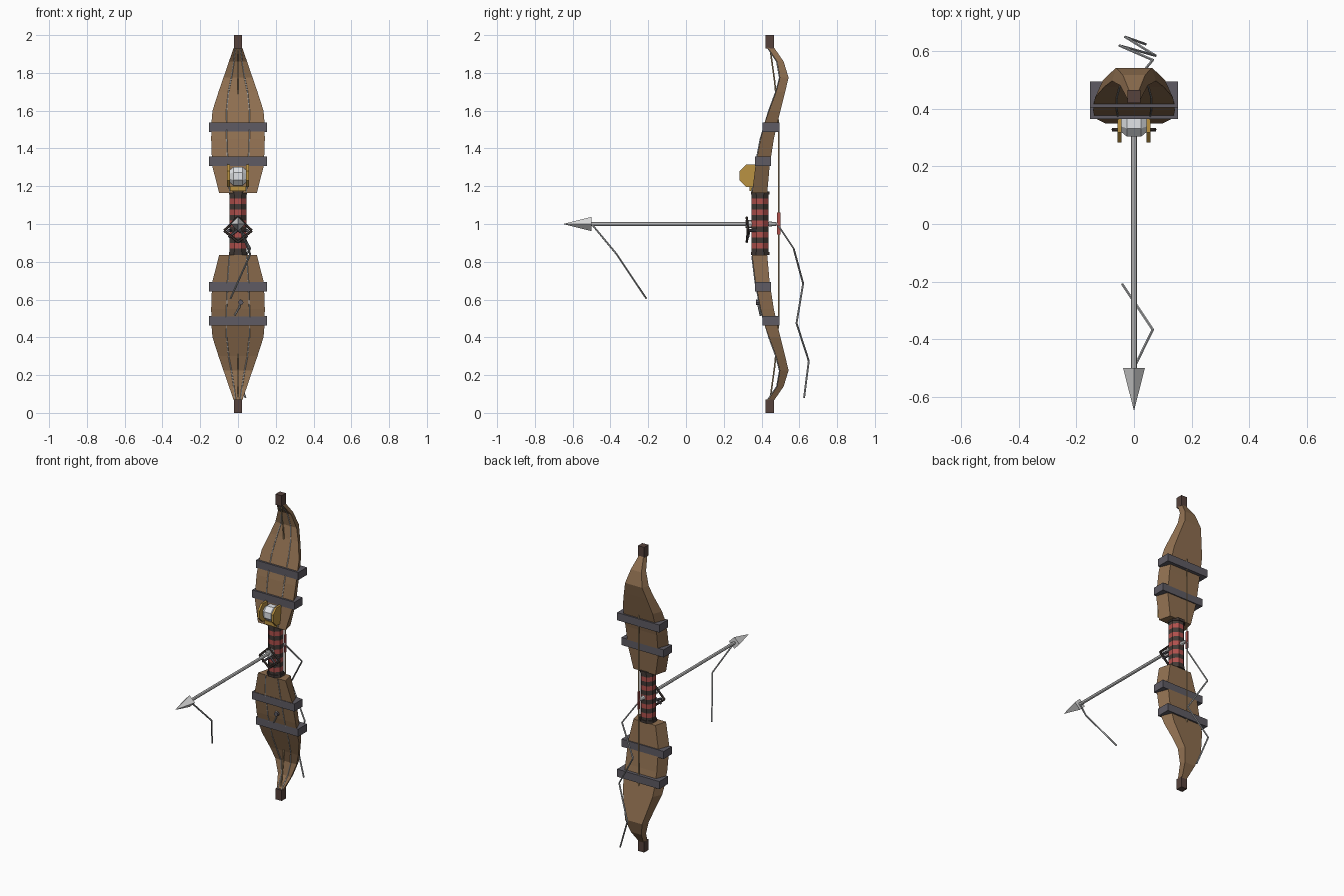
import bpy, bmesh, math
from mathutils import Vector, Matrix

if "Cube" in bpy.data.objects:
    bpy.data.objects.remove(bpy.data.objects["Cube"])


def material(name, rgb):
    m = bpy.data.materials.new(name)
    lin = [((c / 255 + 0.055) / 1.055) ** 2.4 for c in rgb]
    m.diffuse_color = (*lin, 1)
    m.use_nodes = True
    m.node_tree.nodes["Principled BSDF"].inputs["Base Color"].default_value = m.diffuse_color
    return m


WOOD = material("wood", (143, 111, 80))
DARK_WOOD = material("dark wood", (86, 66, 60))
IRON = material("dark iron", (94, 91, 99))
RED = material("red cloth", (176, 80, 76))
BLACK = material("dark leather", (66, 57, 53))
STEEL = material("steel", (218, 218, 218))
CORD = material("grey cord", (180, 182, 184))
GOLD = material("gold", (186, 146, 66))
GEM = material("white gem", (230, 233, 236))
STRING = material("tan string", (185, 158, 118))


def finish(name, bm, *mats):
    bmesh.ops.recalc_face_normals(bm, faces=bm.faces)
    me = bpy.data.meshes.new(name)
    bm.to_mesh(me)
    bm.free()
    for m in mats:
        me.materials.append(m)
    ob = bpy.data.objects.new(name, me)
    bpy.context.collection.objects.link(ob)
    return ob


def add_rod(bm, p, q, r1, r2=None, sides=6, turn=0):
    p, q = Vector(p), Vector(q)
    d = q - p
    rot = d.to_track_quat('Z', 'Y').to_matrix().to_4x4()
    mat = Matrix.Translation((p + q) / 2) @ rot @ Matrix.Rotation(turn, 4, 'Z')
    bmesh.ops.create_cone(bm, cap_ends=True, segments=sides, radius1=r1,
                          radius2=r1 if r2 is None else r2,
                          depth=d.length, matrix=mat)


def path(name, pts, r, mat, sides=6, close=False):
    bm = bmesh.new()
    for a, b in zip(pts, pts[1:] + (pts[:1] if close else [])):
        if a != b:
            add_rod(bm, a, b, r, sides=sides)
    return finish(name, bm, mat)


def rod(name, p, q, r, mat, r2=None, sides=8, turn=0):
    bm = bmesh.new()
    add_rod(bm, p, q, r, r2, sides, turn)
    return finish(name, bm, mat)


def box(name, lo, hi, mat):
    bm = bmesh.new()
    lo, hi = Vector(lo), Vector(hi)
    bmesh.ops.create_cube(bm, size=1, matrix=Matrix.Translation((lo + hi) / 2)
                          @ Matrix.Diagonal((*(hi - lo), 1)))
    return finish(name, bm, mat)


def flip(z, s):
    return 1 + s * (z - 1)


# limb stations: height, half width, front y, back y
LIMB = [(1.165, .10, .350, .430), (1.31, .137, .368, .443),
        (1.45, .142, .395, .465), (1.54, .140, .418, .485),
        (1.60, .135, .440, .500), (1.70, .103, .477, .525),
        (1.775, .077, .497, .543), (1.86, .048, .482, .517),
        (1.94, .020, .428, .462)]


def front_y(z):
    for a, b in zip(LIMB, LIMB[1:]):
        if a[0] <= z <= b[0]:
            return a[2] + (b[2] - a[2]) * (z - a[0]) / (b[0] - a[0])
    return LIMB[-1][2]


for s, side in ((1, "upper"), (-1, "lower")):
    # wooden limb, wide flat front tapering to a narrower back
    bm = bmesh.new()
    rings = []
    for z, w, f, b in LIMB:
        sec = [(w, f), (.8 * w, b), (-.8 * w, b), (-w, f)]
        rings.append([bm.verts.new((x, y, flip(z, s))) for x, y in sec])
    for r0, r1 in zip(rings, rings[1:]):
        for i in range(4):
            j = (i + 1) % 4
            bm.faces.new((r0[i], r0[j], r1[j], r1[i]))
    bm.faces.new(rings[0])
    bm.faces.new(rings[-1])
    finish(side + "_limb", bm, WOOD)
    # tip cap
    z0, z1 = sorted((flip(1.93, s), flip(2, s)))
    box(side + "_tip_cap", (-.022, .42, z0), (.022, .465, z1), DARK_WOOD)
    # iron bands around the limb
    for n, zc, y0, y1 in (("inner", 1.333, .365, .45), ("outer", 1.513, .405, .495)):
        z0, z1 = sorted((flip(zc - .025, s), flip(zc + .025, s)))
        box(f"{side}_{n}_band", (-.153, y0, z0), (.153, y1, z1), IRON)
    # cords lying along the front of the limb
    for m, lr in ((-1, "left"), (1, "right")):
        pts = [(m * x, front_y(z) - .002, flip(z, s)) for x, z in
               ((.045, 1.17), (.055, 1.31), (.06, 1.45), (.06, 1.6),
                (.05, 1.7), (.035, 1.775), (.022, 1.86), (.012, 1.94))]
        path(f"{side}_{lr}_face_cord", pts, .003, CORD, 5)

# bow string, running inside the limbs near the tips
path("bow_string", [(0, .445, 1.93), (0, .47, 1.75), (0, .49, 1.52),
                    (0, .49, .48), (0, .47, .25), (0, .445, .07)], .004, STRING)
box("string_wrap", (-.004, .481, .945), (.004, .499, 1.06), RED)

# grip with alternating leather and cloth wraps
N = 11
E = math.pi / 8
bm = bmesh.new()
for i in range(N):
    z = .84 + i * .325 / N
    old = set(bm.faces)
    add_rod(bm, (0, .392, z), (0, .392, z + .325 / N),
            .048, sides=8, turn=E)
    for f in set(bm.faces) - old:
        f.material_index = i % 2
finish("wrapped_grip", bm, BLACK, RED)
for n, z in (("upper", 1.163), ("lower", .843)):
    rod(n + "_grip_collar", (0, .392, z - .008), (0, .392, z + .008), .053, BLACK, turn=E)

# faceted gem held between two gold plates
bm = bmesh.new()
add_rod(bm, (-.025, .352, 1.253), (.025, .352, 1.253), .052, sides=8, turn=E)
for m in (-1, 1):
    add_rod(bm, (m * .025, .352, 1.253), (m * .043, .352, 1.253), .052, .036, 8, E)
finish("gem", bm, GEM)
for m, lr in ((-1, "left"), (1, "right")):
    rod(lr + "_gem_plate", (m * .043, .343, 1.255), (m * .057, .343, 1.255), .064, GOLD, turn=E)
box("gem_mount", (-.043, .335, 1.175), (.043, .365, 1.20), GOLD)

# arrow
rod("arrow_shaft", (0, -.5, 1), (0, .46, 1), .010, STEEL)
rod("arrow_head", (0, -.5, 1), (0, -.65, 1), .038, STEEL, r2=0, sides=4)
rod("arrow_nock", (0, .44, 1), (0, .485, 1), .014, STEEL, r2=.008)

# iron clasp around the arrow rest
path("clasp_frame", [(-.073, .328, .965), (0, .322, .905), (.073, .328, .965),
                     (0, .322, 1.035)], .007, BLACK, close=True)
path("clasp_cross", [(-.05, .328, .93), (0, .335, .97), (.05, .328, .93)], .007, IRON)
for m, lr in ((-1, "left"), (1, "right")):
    rod(lr + "_clasp_arm", (m * .05, .328, .965), (m * .035, .38, .965), .008, IRON)
rod("arrow_rest", (0, .315, 1), (0, .35, 1), .022, STEEL)

# loose cords trailing from the arrow head and the string
path("front_loose_cord", [(0, -.5, 1), (.065, -.367, .84), (-.04, -.21, .605)], .005, CORD)
path("rear_loose_cord", [(0, .49, .99), (.065, .57, .87), (-.05, .62, .685),
                         (.075, .585, .475), (-.03, .65, .275),
                         (.04, .625, .08)], .005, CORD)

# small pendant on the lower limb
path("pendant_chain", [(.012, .375, .60), (.008, .385, .56), (-.018, .395, .515)], .005, CORD)
rod("pendant_bead", (.015, .37, .585), (.015, .40, .585), .014, IRON)
